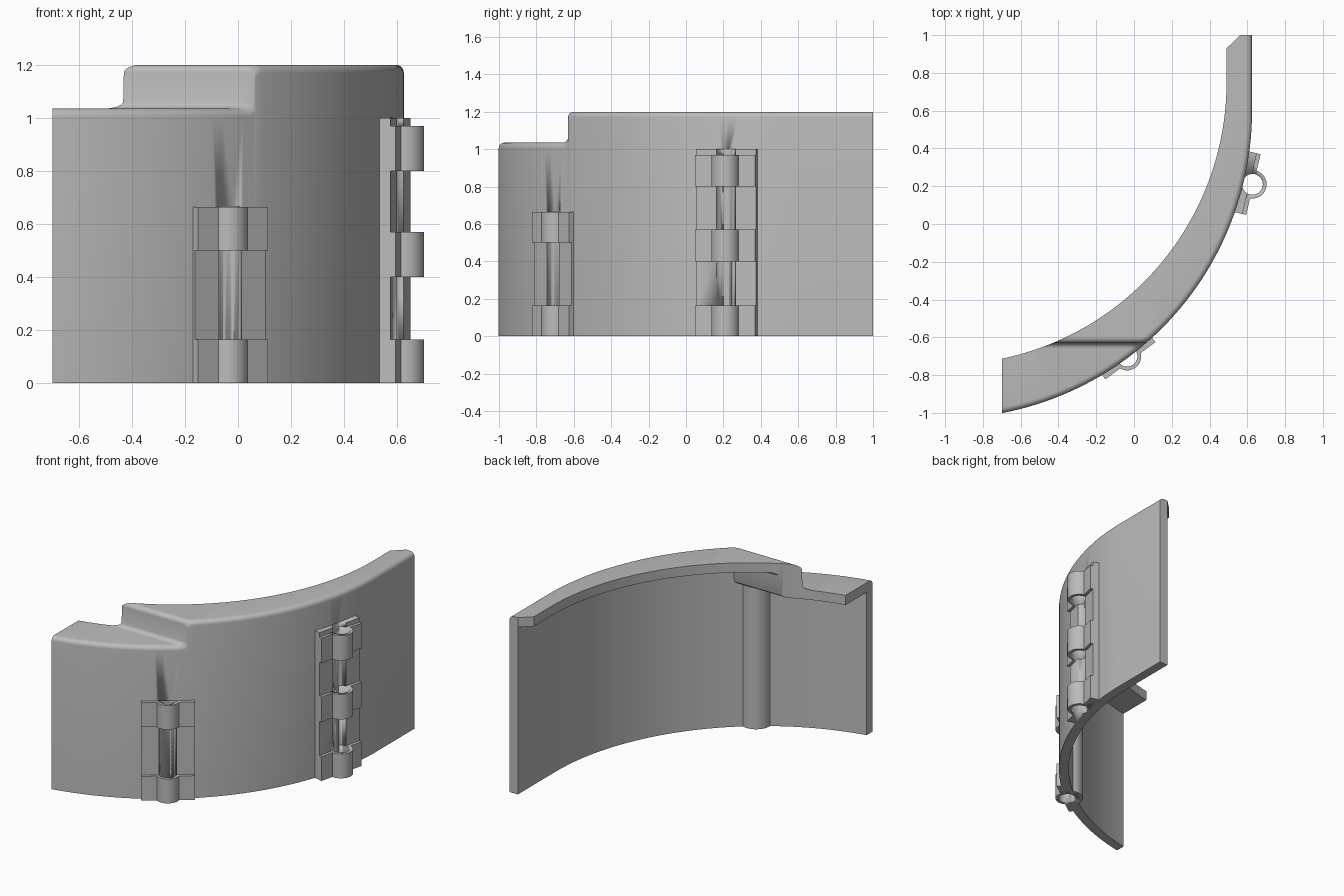
import bpy, bmesh, math
from mathutils import Vector

if "Cube" in bpy.data.objects:
    bpy.data.objects.remove(bpy.data.objects["Cube"], do_unlink=True)

grey = bpy.data.materials.new("plain_grey")
grey.use_nodes = True
COLOUR = (0.5, 0.5, 0.5, 1)
grey.diffuse_color = COLOUR
grey.node_tree.nodes["Principled BSDF"].inputs["Base Color"].default_value = COLOUR

CX, WALL_CY, WALL_R = -1.005, 0.6, 1.63     # outer wall arc
LIP_CY, LIP_R = 0.75, 1.495                 # inner edge of the top lip
THICK, LIP = 0.062, 0.065
TOP, STEP, STEP_Y, FILLET = 1.2, 0.165, -0.63, 0.03


def finish(name, bm):
    bmesh.ops.recalc_face_normals(bm, faces=bm.faces)
    mesh = bpy.data.meshes.new(name)
    bm.to_mesh(mesh)
    bm.free()
    mesh.materials.append(grey)
    obj = bpy.data.objects.new(name, mesh)
    bpy.context.collection.objects.link(obj)
    bpy.ops.object.select_all(action="DESELECT")
    obj.select_set(True)
    bpy.context.view_layer.objects.active = obj
    bpy.ops.object.shade_smooth_by_angle(angle=math.radians(35))
    return obj


def prism(name, outline, z0, z1):
    bm = bmesh.new()
    face = bm.faces.new([bm.verts.new((x, y, z0)) for x, y in outline])
    ext = bmesh.ops.extrude_face_region(bm, geom=[face])
    verts = [v for v in ext["geom"] if isinstance(v, bmesh.types.BMVert)]
    bmesh.ops.translate(bm, vec=(0, 0, z1 - z0), verts=verts)
    return finish(name, bm)


def carve(obj, cutter):
    mod = obj.modifiers.new("pin_hole", "BOOLEAN")
    mod.operation, mod.solver, mod.object = "DIFFERENCE", "EXACT", cutter


def step_height(y):
    """Top height across the step, with a fillet below and a round above."""
    d = y - STEP_Y
    low = TOP - STEP
    if d <= -FILLET:
        return low
    if d <= 0:
        return low + FILLET - math.sqrt(FILLET**2 - (d + FILLET)**2)
    if d < FILLET:
        return TOP - FILLET + math.sqrt(FILLET**2 - (FILLET - d)**2)
    return TOP


def path(radius, cy, end_x, count=48):
    """Plan curve from the front end, round the arc, then straight to the back."""
    start = -math.acos((-0.7 - CX) / radius)
    pts = [(CX + radius * math.cos(start * (1 - i / count)),
            cy + radius * math.sin(start * (1 - i / count))) for i in range(count + 1)]
    return pts + [(CX + radius, 0.93), (end_x, 1.0)]


# Curved wall with rounded outer rim and inward lip
inner_x = CX + WALL_R - THICK
section = [(WALL_R, WALL_CY, 0)]
for i in range(7):
    a = math.pi / 2 * i / 6
    section.append((WALL_R - FILLET * (1 - math.cos(a)), WALL_CY,
                    TOP - FILLET * (1 - math.sin(a))))
section += [(LIP_R, LIP_CY, TOP), (LIP_R, LIP_CY, TOP - LIP),
            (WALL_R - THICK, WALL_CY, TOP - LIP), (WALL_R - THICK, WALL_CY, 0)]

bm = bmesh.new()
rails = []
for radius, cy, z in section:
    end_x = inner_x if radius == LIP_R else CX + radius
    rails.append([bm.verts.new((x, y, z)) for x, y in path(radius, cy, end_x)])
for k, rail in enumerate(rails):
    nxt = rails[(k + 1) % len(rails)]
    for i in range(len(rail) - 1):
        bm.faces.new((rail[i], rail[i + 1], nxt[i + 1], nxt[i]))
for end in (0, -1):
    bm.faces.new([rail[end] for rail in rails])
bmesh.ops.remove_doubles(bm, verts=bm.verts, dist=0.0005)

# Step in the top: slice across, then lower the rim and the underside of the lip
arc = [FILLET * (1 - math.cos(math.pi / 2 * i / 6)) for i in range(7)]
cuts = [-FILLET + FILLET * math.sin(math.pi / 2 * i / 6) for i in range(7)]
cuts += [d + 0.0008 for d in arc]
for shift in (0, 0.06):
    for d in cuts:
        bmesh.ops.bisect_plane(bm, geom=bm.verts[:] + bm.edges[:] + bm.faces[:], dist=1e-5,
                               plane_co=(0, STEP_Y + shift + d, 0), plane_no=(0, 1, 0))
for v in bm.verts:
    if v.co.z > TOP - FILLET - 0.01:
        v.co.z += step_height(v.co.y) - TOP
    elif v.co.z > 0.5:
        v.co.z += step_height(v.co.y - 0.06) - TOP
wall = finish("curved_wall", bm)


def hinge(label, centre, face, gap_face, back, segments):
    """Leaf segments alternating between knuckles and open channel."""
    c = Vector(centre)
    n = (c - Vector((CX, WALL_CY))).normalized()
    t = Vector((-n.y, n.x))
    half, knuckle, hole = 0.165, 0.075, 0.055

    def plan(pts):
        return [c + t * u + n * w for u, w in pts]

    def circle(r, a0, a1, count):
        return [(r * math.cos(a0 + (a1 - a0) * i / count),
                 r * math.sin(a0 + (a1 - a0) * i / count)) for i in range(count + 1)]

    top = segments[-1]
    cutter = prism(label + "_pin_cutter", plan(circle(hole, 0, math.tau, 32)[:-1]), -0.1, top + 0.0005)
    cutter.hide_render = True
    cutter.hide_viewport = True
    cutter.display_type = "WIRE"
    carve(wall, cutter)
    z0 = 0
    for i, z1 in enumerate(segments):
        if i % 2 == 0:
            a = math.asin(face / knuckle)
            pts = [(-half, back), (half, back), (half, face)]
            pts += circle(knuckle, a, math.pi - a, 20) + [(-half, face)]
            part = prism(f"{label}_knuckle_{i // 2 + 1}", plan(pts), z0, z1)
        else:
            pts = [(-half, back), (half, back), (half, gap_face), (-half, gap_face)]
            part = prism(f"{label}_leaf_{i // 2 + 1}", plan(pts), z0, z1)
        carve(part, cutter)
        z0 = z1
    return cutter, plan(circle(0.1, math.pi, math.tau, 24))


# Short front hinge, with the rounded housing behind it
cutter, housing_outline = hinge("front_hinge", (-0.037, -0.70), 0.03, 0.013, -0.03,
                                (0.165, 0.5, 0.665))
housing = prism("front_hinge_housing", housing_outline, 0, TOP - STEP - LIP)
carve(housing, cutter)

# Tall side hinge
hinge("side_hinge", (0.627, 0.21), 0.005, -0.015, -0.065,
      (0.165, 0.4, 0.57, 0.8, 0.97, 1.0))
